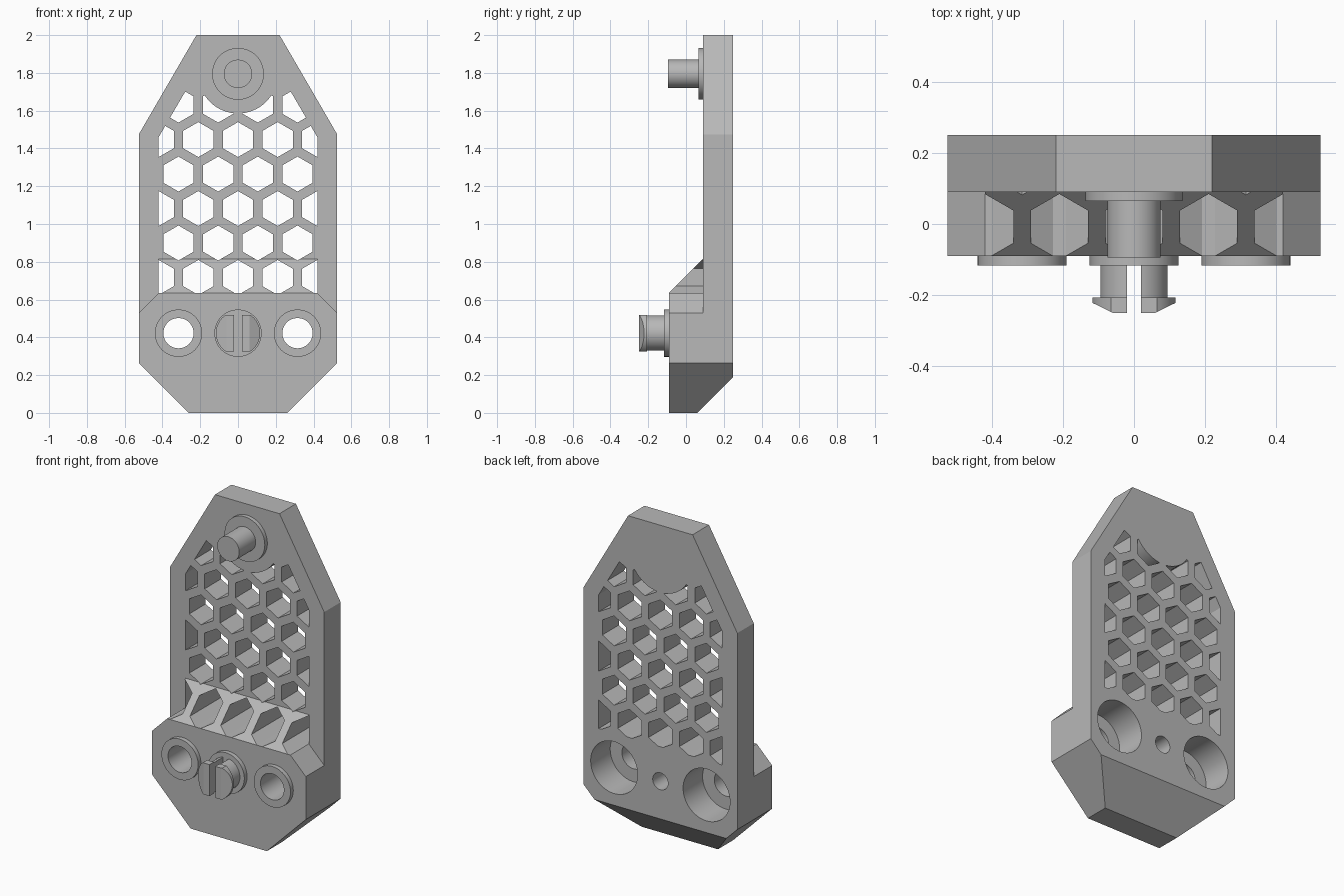
import bpy, bmesh
from math import sin, cos, pi, radians

cube = bpy.data.objects.get("Cube")
if cube:
    bpy.data.objects.remove(cube, do_unlink=True)

grey = bpy.data.materials.new("plain grey")
grey.use_nodes = True
COLOUR = (0.48, 0.48, 0.48, 1)
grey.diffuse_color = COLOUR
grey.node_tree.nodes["Principled BSDF"].inputs["Base Color"].default_value = COLOUR


def prism(name, outlines, lo, hi, axis="y"):
    """Extrude outlines along an axis: y takes (x, z), x takes (y, z), z takes (x, y)."""
    place = {"y": lambda a, b, t: (a, t, b),
             "x": lambda a, b, t: (t, a, b),
             "z": lambda a, b, t: (a, b, t)}[axis]
    bm = bmesh.new()
    for pts in outlines:
        low = [bm.verts.new(place(a, b, lo)) for a, b in pts]
        high = [bm.verts.new(place(a, b, hi)) for a, b in pts]
        bm.faces.new(low)
        bm.faces.new(high[::-1])
        for i in range(len(pts)):
            j = (i + 1) % len(pts)
            bm.faces.new((low[j], low[i], high[i], high[j]))
    bmesh.ops.recalc_face_normals(bm, faces=bm.faces)
    mesh = bpy.data.meshes.new(name)
    bm.to_mesh(mesh)
    bm.free()
    mesh.materials.append(grey)
    ob = bpy.data.objects.new(name, mesh)
    bpy.context.collection.objects.link(ob)
    return ob


def ring(x, z, r, n=64):
    turn = pi / 2
    return [(x + r * cos(turn + 2 * pi * i / n), z + r * sin(turn + 2 * pi * i / n))
            for i in range(n)]


def combine(ob, other, operation="DIFFERENCE"):
    """Apply a boolean and discard the helper."""
    mod = ob.modifiers.new("bool", "BOOLEAN")
    mod.object, mod.operation, mod.solver = other, operation, "EXACT"
    bpy.context.view_layer.objects.active = ob
    bpy.ops.object.modifier_apply(modifier=mod.name)
    bpy.data.objects.remove(other, do_unlink=True)


def mirrored(half):
    return half + [(-a, b) for a, b in reversed(half)]


FRONT, STEP, BACK = -0.09, 0.09, 0.25
PIN_Z, TOP_Z, SIDE_X = 0.422, 1.795, 0.315

# Body outline
body = prism("bracket_body",
             [mirrored([(0.22, 2), (0.525, 1.475), (0.525, 0.265), (0.26, 0)])], FRONT, BACK)

# Thin upper plate with a sloped ramp down to the thick base
combine(body, prism("ramp_cut", [[(-0.2, 0.525), (STEP, 0.815), (STEP, 2.1), (-0.2, 2.1)]],
                    -0.6, 0.6, "x"))
for s in (-1, 1):
    combine(body, prism("shoulder_cut",
                        [[(s * 0.42, 2.1), (s * 0.42, 0.635), (s * 0.6, 0.455), (s * 0.6, 2.1)]],
                        -0.2, STEP))

# Bevel under the back
combine(body, prism("heel_cut", [[(-0.04, -0.1), (0.36, 0.3), (0.36, -0.1)]], -0.6, 0.6, "x"))

# Honeycomb, trimmed to a window and kept clear of the upper boss
cells = []
for row in range(6):
    count = 4 if row % 2 else 5
    for i in range(count):
        cells.append(ring((i - (count - 1) / 2) * 0.21, 0.717 + row * 0.1825, 0.0925, 6))
comb = prism("honeycomb", cells, -0.3, 0.4)
window = prism("window", [mirrored([(0.28, 1.7), (0.42, 1.46), (0.42, 0.635)])], -0.35, 0.45)
combine(window, prism("boss_keepout", [ring(0, TOP_Z, 0.21)], -0.4, 0.5))
combine(comb, window, "INTERSECT")
combine(body, comb)

# Counterbored screw holes and the small rear hole
sides = (-SIDE_X, SIDE_X)
combine(body, prism("bores", [ring(x, PIN_Z, 0.16) for x in sides], 0.06, 0.4))
combine(body, prism("holes", [ring(x, PIN_Z, 0.08) for x in sides], -0.3, 0.3))
combine(body, prism("rear_hole", [ring(0, PIN_Z, 0.052)], -0.03, 0.4))
parts = [body]

# Raised collars around the screw holes
for label, x in (("right", -SIDE_X), ("left", SIDE_X)):
    collar = prism(label + "_collar", [ring(x, PIN_Z, 0.125)], -0.117, FRONT)
    combine(collar, prism("hole", [ring(x, PIN_Z, 0.08)], -0.3, 0.3))
    parts.append(collar)

# Upper peg
parts.append(prism("upper_peg_flange", [ring(0, TOP_Z, 0.137)], 0.065, STEP))
parts.append(prism("upper_peg", [ring(0, TOP_Z, 0.075)], -0.095, 0.065))

# Split snap pin
parts.append(prism("snap_pin_flange", [ring(0, PIN_Z, 0.125)], -0.117, FRONT))
shaft = prism("snap_pin_shaft", [ring(0, PIN_Z, 0.095)], -0.207, -0.117)
head = prism("snap_pin_head", [ring(0, PIN_Z, 0.117)], -0.3, -0.15)
combine(head, prism("head_shape", [mirrored([(0.15, -0.207), (0.15, -0.21), (0.117, -0.222),
                                             (0.06, -0.25)])],
                    PIN_Z - 0.097, PIN_Z + 0.097, "z"), "INTERSECT")
for ob in (shaft, head):
    combine(ob, prism("slot", [[(-0.02, 0), (0.02, 0), (0.02, 1), (-0.02, 1)]], -0.4, 0.1))
    parts.append(ob)

# Smooth round walls, keep hard edges
bpy.ops.object.select_all(action="DESELECT")
for ob in parts:
    ob.select_set(True)
bpy.context.view_layer.objects.active = body
bpy.ops.object.shade_smooth_by_angle(angle=radians(20))
